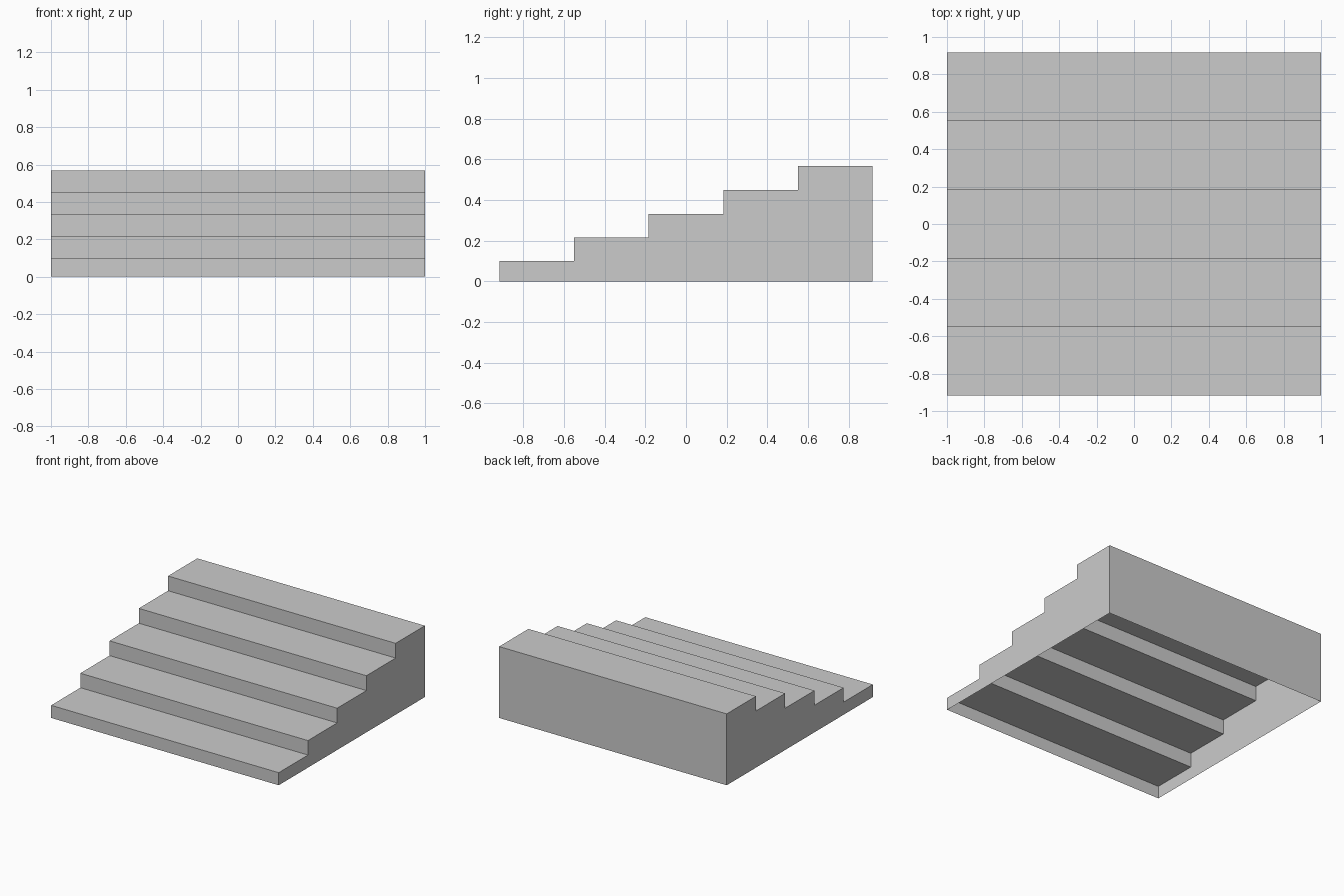
import bpy
import bmesh

cube = bpy.data.objects.get("Cube")
if cube:
    bpy.data.objects.remove(cube, do_unlink=True)

# Dimensions
HALF_WIDTH = 1.0
HALF_DEPTH = 0.917
HEIGHTS = [0.1, 0.215, 0.332, 0.45, 0.567]
TREAD = 2 * HALF_DEPTH / len(HEIGHTS)

# Plain grey material
grey = bpy.data.materials.new("plain_grey")
grey.use_nodes = True
colour = (0.6, 0.6, 0.6, 1.0)
grey.diffuse_color = colour
grey.node_tree.nodes["Principled BSDF"].inputs["Base Color"].default_value = colour

# Side profile: floor at front, up each riser and along each tread, down the back
profile = [(-HALF_DEPTH, 0.0)]
for i, z in enumerate(HEIGHTS):
    front = -HALF_DEPTH + i * TREAD
    profile += [(front, z), (front + TREAD, z)]
profile.append((HALF_DEPTH, 0.0))

bm = bmesh.new()
right = [bm.verts.new((-HALF_WIDTH, y, z)) for y, z in profile]
left = [bm.verts.new((HALF_WIDTH, y, z)) for y, z in profile]

# Risers, treads and back wall; the underside stays open
for i in range(len(profile) - 1):
    bm.faces.new((right[i], left[i], left[i + 1], right[i + 1]))

# Stepped side walls
bm.faces.new(right)
bm.faces.new(left[::-1])
bm.normal_update()

mesh = bpy.data.meshes.new("stair_shell")
bm.to_mesh(mesh)
bm.free()
mesh.materials.append(grey)
stairs = bpy.data.objects.new("stair_shell", mesh)
bpy.context.collection.objects.link(stairs)
